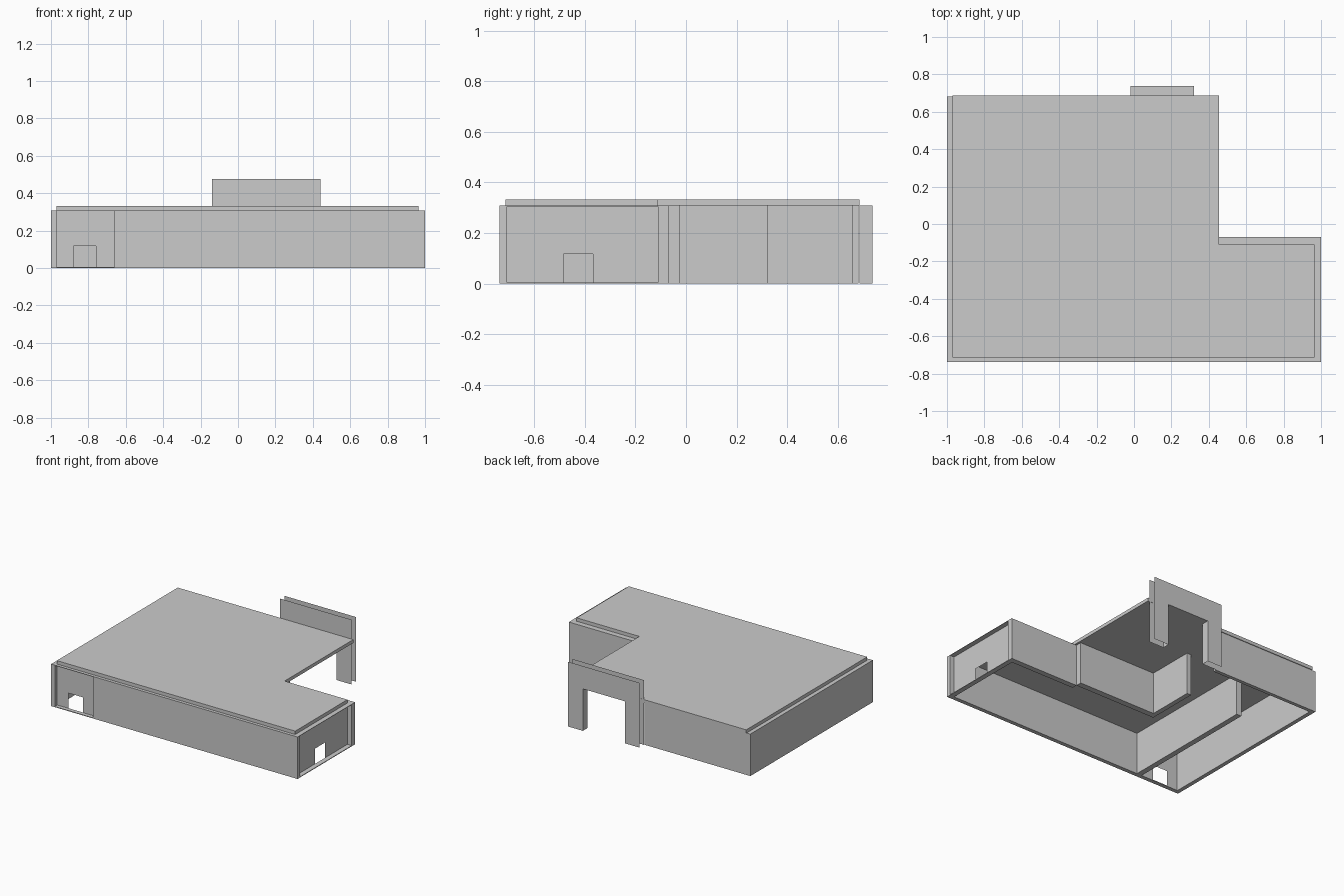
import bpy
import bmesh

cube = bpy.data.objects.get("Cube")
if cube:
    bpy.data.objects.remove(cube, do_unlink=True)

grey = bpy.data.materials.new("plain_grey")
grey.use_nodes = True
COLOUR = (0.6, 0.6, 0.6, 1)
grey.diffuse_color = COLOUR
grey.node_tree.nodes["Principled BSDF"].inputs["Base Color"].default_value = COLOUR

WALL = 0.308              # wall height
ROOF = 0.333              # top of the roof
FRONT, BACK = -0.738, 0.682
PORTAL_IN, PORTAL_OUT = 0.686, 0.738


def finish(name, bm):
    mesh = bpy.data.meshes.new(name)
    bm.to_mesh(mesh)
    bm.free()
    mesh.materials.append(grey)
    obj = bpy.data.objects.new(name, mesh)
    bpy.context.collection.objects.link(obj)
    return obj


def box(name, x, y, z=(0, WALL)):
    bm = bmesh.new()
    bmesh.ops.create_cube(bm, size=1)
    for v in bm.verts:
        v.co = [lo + (c + 0.5) * (hi - lo) for c, (lo, hi) in zip(v.co, (x, y, z))]
    return finish(name, bm)


def arch_plate(name, span, opening, height, door, place):
    """Flat wall with a doorway; place maps (along, up) to a 3D point."""
    (a, b), (c, d) = span, opening
    outline = [(a, 0), (c, 0), (c, door), (d, door), (d, 0), (b, 0), (b, height), (a, height)]
    bm = bmesh.new()
    bm.faces.new([bm.verts.new(place(u, w)) for u, w in outline])
    return finish(name, bm)


# Roof slab, an L extruded upward
bm = bmesh.new()
outline = [(-0.97, -0.715), (0.965, -0.715), (0.965, -0.11),
           (0.455, -0.11), (0.455, 0.687), (-0.97, 0.687)]
base = bm.faces.new([bm.verts.new((x, y, WALL)) for x, y in outline])
top = bmesh.ops.extrude_face_region(bm, geom=[base])
bmesh.ops.translate(bm, vec=(0, 0, ROOF - WALL),
                    verts=[g for g in top["geom"] if isinstance(g, bmesh.types.BMVert)])
bmesh.ops.recalc_face_normals(bm, faces=bm.faces)
finish("roof", bm)

# Outer walls
box("left_end_wall", (-1, -0.97), (FRONT, BACK))
box("front_wall", (-0.66, 1), (FRONT, -0.708))
box("back_wall", (-0.97, -0.14), (0.656, BACK))
box("wing_back_wall", (0.44, 1), (-0.11, -0.07))

# Inner partitions
box("long_partition", (-0.66, -0.62), (-0.708, 0.322))
box("hall_partition", (-0.225, 0.44), (-0.07, -0.026))
box("short_partition", (-0.225, -0.19), (-0.026, 0.322))

# Recessed door bays, each with a threshold and a thin cover
for level, z in (("threshold", (0, 0.005)), ("cover", (WALL - 0.003, WALL))):
    box("front_bay_" + level, (-0.97, -0.66), (FRONT, -0.708), z)
    box("side_bay_" + level, (0.965, 1), (-0.708, -0.11), z)
arch_plate("front_bay_panel", (-0.97, -0.66), (-0.88, -0.76), WALL, 0.117,
           lambda u, w: (u, -0.71, w))
arch_plate("side_bay_panel", (-0.708, -0.11), (-0.485, -0.367), WALL, 0.117,
           lambda u, w: (0.965, u, w))

# Tall entrance portal: two flat plates joined only around the doorway
for name, y in (("portal_inner_plate", PORTAL_IN), ("portal_outer_plate", PORTAL_OUT)):
    arch_plate(name, (-0.14, 0.44), (-0.02, 0.32), 0.475, WALL,
               lambda u, w, y=y: (u, y, w))
bm = bmesh.new()
path = [(-0.02, 0), (-0.02, WALL), (0.32, WALL), (0.32, 0)]
rows = [[bm.verts.new((x, y, z)) for x, z in path] for y in (PORTAL_IN, PORTAL_OUT)]
for i in range(3):
    bm.faces.new((rows[0][i], rows[0][i + 1], rows[1][i + 1], rows[1][i]))
finish("portal_doorway_lining", bm)
